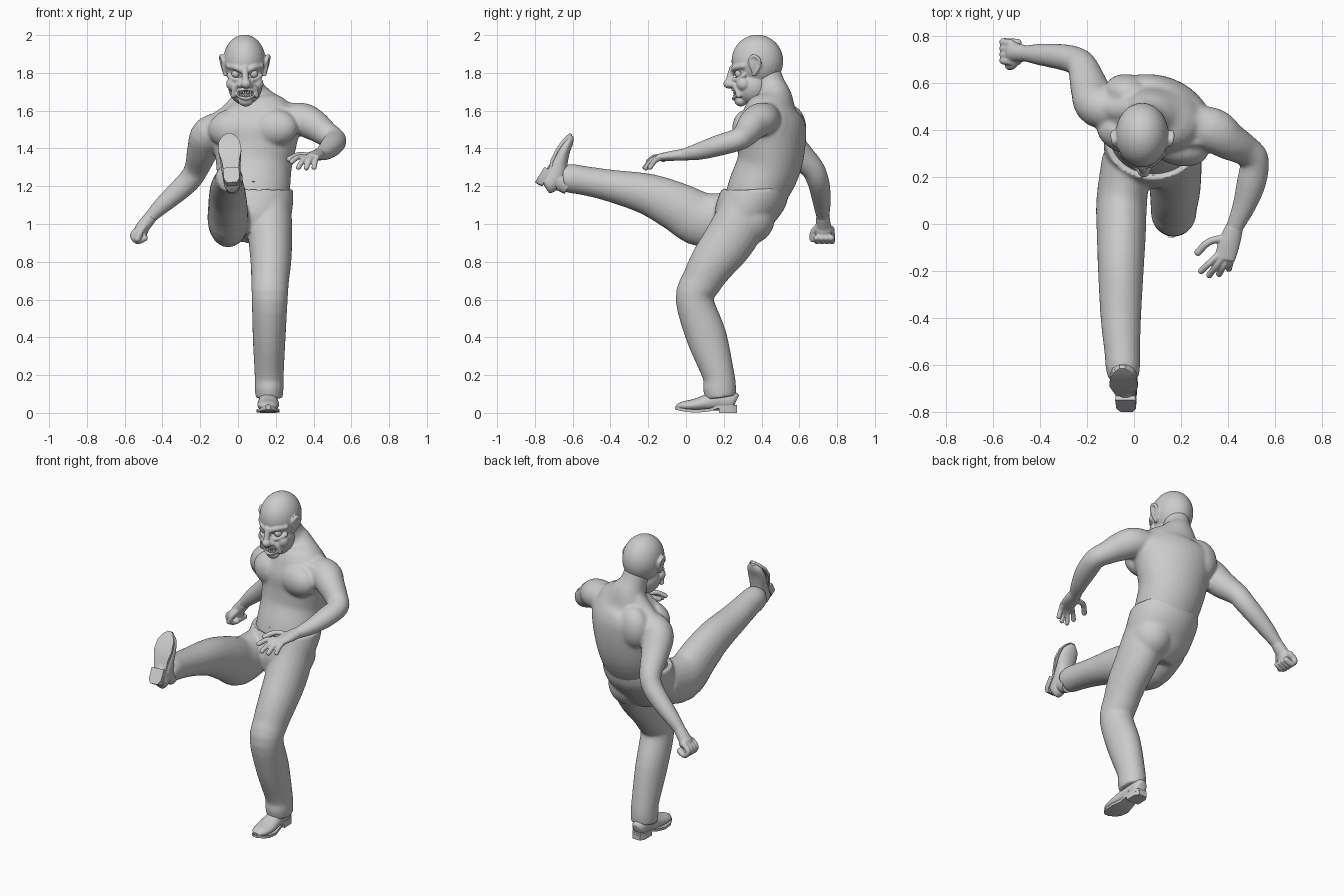
import bpy, bmesh, math
from mathutils import Vector, Matrix


def catmull(p, q, r, s, t):
    return [0.5 * (2 * b + (c - a) * t + (2 * a - 5 * b + 4 * c - d) * t * t
                   + (3 * b - a - 3 * c + d) * t ** 3) for a, b, c, d in zip(p, q, r, s)]


def loft(bm, rings, side=(1, 0, 0), n=24, steps=4):
    """Closed tube through rings (x, y, z, half width along side, half depth[, twist])."""
    rings = [tuple(r) + (0,) * (6 - len(r)) for r in rings]
    ext = [rings[0]] + rings + [rings[-1]]
    pts = [catmull(*ext[i:i + 4], k / steps) for i in range(len(rings) - 1) for k in range(steps)]
    pts.append(list(rings[-1]))
    loops = []
    for i, p in enumerate(pts):
        t = (Vector(pts[min(i + 1, len(pts) - 1)][:3]) - Vector(pts[max(i - 1, 0)][:3])).normalized()
        s = Matrix.Rotation(math.radians(p[5]), 3, 'Z') @ Vector(side)
        s = (s - t * s.dot(t)).normalized()
        u = t.cross(s)
        loops.append([bm.verts.new(Vector(p[:3]) + s * p[3] * math.cos(a) + u * p[4] * math.sin(a))
                      for a in (2 * math.pi * j / n for j in range(n))])
    for A, B in zip(loops, loops[1:]):
        for j in range(n):
            bm.faces.new((A[j], A[(j + 1) % n], B[(j + 1) % n], B[j]))
    bm.faces.new(loops[0][::-1])
    bm.faces.new(loops[-1])


def ball(bm, c, r, rot=(0, 0, 0)):
    r = (r,) * 3 if isinstance(r, (int, float)) else r
    m = Matrix.Translation(c)
    for ang, ax in zip(rot, 'XYZ'):
        m = m @ Matrix.Rotation(math.radians(ang), 4, ax)
    bmesh.ops.create_uvsphere(bm, u_segments=32, v_segments=20, radius=1,
                              matrix=m @ Matrix.Diagonal((*r, 1)))


def tube(bm, pts, r, side=(0, 0, 1)):
    loft(bm, [(*p, r, r) for p in pts], side, 12)
    for p in (pts[0], pts[-1]):
        ball(bm, p, r)


def finish(name, bm, voxel=0, smooth=4):
    bmesh.ops.recalc_face_normals(bm, faces=bm.faces[:])
    me = bpy.data.meshes.new(name)
    bm.to_mesh(me)
    bm.free()
    ob = bpy.data.objects.new(name, me)
    bpy.context.collection.objects.link(ob)
    bpy.ops.object.select_all(action='DESELECT')
    ob.select_set(True)
    bpy.context.view_layer.objects.active = ob
    if voxel:
        m = ob.modifiers.new("fuse", 'REMESH')
        m.mode, m.voxel_size, m.use_smooth_shade = 'VOXEL', voxel, True
        m = ob.modifiers.new("soften", 'SMOOTH')
        m.factor, m.iterations = 0.5, smooth
    else:
        bpy.ops.object.shade_smooth_by_angle(angle=math.radians(40))
    return ob


# Torso, twisted towards the shoulders, with neck and both arms
bm = bmesh.new()
loft(bm, [(.078, .33, 1.08, .18, .14), (.085, .378, 1.18, .19, .16), (.085, .435, 1.30, .2, .17, -5),
          (.09, .455, 1.42, .222, .175, -12), (.09, .455, 1.52, .245, .172, -17),
          (.085, .455, 1.60, .2, .14, -17), (.07, .465, 1.67, .115, .098, -10),
          (.052, .445, 1.73, .078, .083), (.036, .41, 1.83, .075, .08)], n=36)
loft(bm, [(-.04, .49, 1.52, .08, .08), (-.15, .50, 1.48, .092, .093), (-.185, .57, 1.395, .08, .084),
          (-.217, .665, 1.30, .063, .066), (-.25, .695, 1.24, .059, .061), (-.31, .71, 1.18, .055, .057),
          (-.40, .72, 1.10, .046, .046), (-.465, .725, 1.035, .035, .034), (-.5, .73, .99, .04, .034)],
     side=(0, 1, 0))
loft(bm, [(.2, .43, 1.55, .08, .08), (.33, .40, 1.555, .088, .095), (.40, .355, 1.525, .083, .082),
          (.47, .315, 1.475, .067, .067), (.512, .27, 1.445, .06, .062), (.497, .17, 1.415, .056, .062),
          (.465, .07, 1.385, .046, .049), (.425, -.02, 1.366, .031, .037), (.405, -.08, 1.36, .025, .04)],
     side=(0, 0, 1))
for c, r in (((-.035, .385, 1.5), (.125, .085, .1)), ((.185, .335, 1.51), (.135, .085, .1)),   # chest
             ((-.02, .55, 1.5), (.11, .085, .13)), ((.2, .485, 1.5), (.12, .085, .13))):       # back
    ball(bm, c, r, (0, 0, -17))
for end in ((-.12, .5, 1.535), (.31, .42, 1.585)):                                             # trapezius
    mid = [(a + b) / 2 for a, b in zip(end, (.055, .47, 1.7))]
    loft(bm, [(.055, .48, 1.71, .05, .05), (mid[0], mid[1], mid[2] - .025, .06, .055), (*end, .05, .05)],
         side=(0, 1, 0))
tube(bm, [(-.09, .4, 1.575), (.06, .345, 1.615), (.3, .35, 1.6)], .02)                         # collarbones
finish("bare_torso_and_arms", bm, .009, 9)

# Trousers: pelvis, standing leg and kicking leg
bm = bmesh.new()
loft(bm, [(.08, .26, .93, .12, .1), (.08, .285, 1.0, .19, .145), (.08, .32, 1.08, .208, .163),
          (.083, .362, 1.15, .21, .172), (.083, .368, 1.17, .209, .177), (.083, .368, 1.184, .209, .177)],
     n=36, steps=3)
loft(bm, [(.165, .185, .08, .072, .08), (.165, .178, .13, .076, .088), (.165, .172, .2, .077, .085),
          (.165, .11, .4, .087, .107), (.168, .045, .6, .095, .1), (.17, .085, .7, .1, .107),
          (.174, .145, .8, .108, .122), (.172, .22, .9, .115, .135), (.167, .28, 1.0, .12, .138),
          (.165, .32, 1.1, .115, .13)])
loft(bm, [(-.03, .28, 1.05, .105, .125), (-.052, .1, 1.02, .108, .145), (-.054, -.05, 1.092, .104, .13),
          (-.056, -.2, 1.157, .097, .11), (-.056, -.4, 1.203, .086, .085), (-.05, -.54, 1.23, .076, .077),
          (-.047, -.61, 1.24, .073, .077), (-.043, -.655, 1.236, .064, .066)])
ball(bm, (.155, .33, 1.03), (.125, .14, .14))
finish("trousers", bm, .009, 7)


# Shoes: heel at the local origin, toe along -y
def strip(bm, rows, thick):
    loops = []
    for y, w, z in rows:
        loops.append([bm.verts.new(v) for v in ((-w, y, z), (w, y, z), (w, y, z + thick), (-w, y, z + thick))])
    for A, B in zip(loops, loops[1:]):
        for j in range(4):
            bm.faces.new((A[j], A[(j + 1) % 4], B[(j + 1) % 4], B[j]))
    bm.faces.new(loops[0])
    bm.faces.new(loops[-1])


def shoe(name, matrix):
    bm = bmesh.new()
    loft(bm, [(0, 0, .06, .025, .035), (0, -.02, .066, .042, .05), (0, -.09, .07, .048, .058),
              (0, -.15, .056, .053, .044), (0, -.22, .042, .058, .032), (0, -.28, .037, .047, .024),
              (0, -.315, .034, .015, .01)])
    loft(bm, [(0, -.07, .05, .045, .06), (0, -.08, .16, .042, .055)])
    strip(bm, [(.004, .028, .025), (-.02, .043, .025), (-.1, .042, .022), (-.14, .047, .008), (-.2, .061, .002),
               (-.26, .056, .004), (-.3, .036, .012), (-.322, .012, .018)], .016)
    strip(bm, [(.006, .026, 0), (-.02, .042, 0), (-.09, .043, 0)], .03)
    bm.transform(matrix)
    finish(name, bm)


shoe("standing_shoe", Matrix.Translation((.16, .265, 0)))
shoe("kicking_shoe", Matrix.Translation((-.032, -.795, 1.226)) @ Matrix.Rotation(math.radians(-4), 4, 'Y')
     @ Matrix.Rotation(math.radians(-122), 4, 'X') @ Matrix.Diagonal((1, .97, 1, 1)))

# Clenched hand
bm = bmesh.new()
P, d, c = Vector((-.517, .73, .965)), Vector((-.72, .08, -.68)), Vector((.68, 0, -.72))
ball(bm, P - d * .01, (.036, .046, .044))
loft(bm, [(-.46, .724, 1.04, .035, .034), (-.515, .73, .97, .042, .036)], side=(0, 1, 0))
for i in range(4):
    o = P + Vector((0, (i - 1.5) * .026, 0))
    tube(bm, [o - c * .012, o + d * .045 - c * .01, o + d * .05 + c * .03, o + d * .01 + c * .045], .017, (0, 1, 0))
tube(bm, [P + Vector((.02, -.035, .02)), P + Vector((0, -.058, -.01)), P + Vector((-.015, -.06, -.045))], .016, (1, 0, 0))
finish("clenched_hand", bm, .005, 4)

# Open hand
bm = bmesh.new()
loft(bm, [(.428, -.01, 1.368, .031, .037), (.405, -.08, 1.36, .026, .046), (.385, -.15, 1.352, .018, .044)],
     side=(0, 0, 1))
for root, tip in (((.352, -.135, 1.355), (.285, -.2, 1.33)), ((.372, -.147, 1.355), (.32, -.217, 1.30)),
                  ((.395, -.15, 1.35), (.362, -.212, 1.297)), ((.416, -.14, 1.347), (.403, -.19, 1.30))):
    mid = [(a + b) / 2 for a, b in zip(root, tip)]
    tube(bm, [root, (mid[0], mid[1], mid[2] + .012), tip], .014, (1, 0, 0))
tube(bm, [(.385, -.06, 1.36), (.32, -.075, 1.365), (.272, -.12, 1.343)], .016)
finish("open_hand", bm, .005, 3)

# Head: bald skull, jaw, scowling brow, cheeks, bulbous nose, lips and ears
CX = .036
bm = bmesh.new()
ball(bm, (CX - .002, .378, 1.862), (.113, .137, .14))
ball(bm, (CX + .002, .352, 1.73), (.09, .1, .1))
ball(bm, (CX + .005, .29, 1.652), (.04, .033, .03))
tube(bm, [(CX, .245, 1.82), (CX + .003, .232, 1.775), (CX + .005, .225, 1.745)], .018, (1, 0, 0))
ball(bm, (CX + .006, .226, 1.742), (.027, .028, .025))
for s in (-1, 1):
    X = lambda v: CX + s * v
    tube(bm, [(X(.012), .252, 1.812), (X(.045), .26, 1.828), (X(.086), .303, 1.836)], .016)
    tube(bm, [(X(.022), .254, 1.768), (X(.052), .267, 1.764), (X(.085), .305, 1.785)], .012)
    tube(bm, [(X(.025), .247, 1.745), (X(.052), .266, 1.72), (X(.062), .28, 1.68)], .014)
    ball(bm, (X(.055), .305, 1.742), (.044, .04, .04))
    ball(bm, (X(.027), .242, 1.737), .015)
    ball(bm, (X(.112), .365, 1.84), (.011, .028, .052), (0, s * 8, s * 15))
    tube(bm, [(X(.106), .345, 1.835), (X(.117), .337, 1.87), (X(.125), .358, 1.89), (X(.126), .388, 1.87),
              (X(.116), .385, 1.83), (X(.104), .358, 1.79)], .010, (1, 0, 0))
M = (CX + .005, 1.687)
lips = []
for k in range(13):
    a = 2 * math.pi * k / 12
    lx = .054 * math.cos(a)
    lips.append((M[0] + lx, .25 + 9 * lx * lx, M[1] + .022 * math.sin(a) + 5 * lx * lx))
tube(bm, lips, .009, (0, 1, 0))
head = finish("head", bm, .005, 5)

# Hollow mouth
bm = bmesh.new()
ball(bm, (M[0], .25, M[1] + .003), (.046, .037, .016))
cutter = finish("mouth_cutter", bm)
cutter.hide_render = True
cutter.hide_set(True)
cut = head.modifiers.new("mouth", 'BOOLEAN')
cut.operation, cut.object = 'DIFFERENCE', cutter

# Teeth and eyes
bm = bmesh.new()
for row in (-1, 1):
    for i in range(7):
        x = (i - 3) * .0125
        ball(bm, (M[0] + x, .256 + 8 * x * x, M[1] + row * .0085 + 5 * x * x), (.006, .006, .009))
finish("teeth", bm)
bm = bmesh.new()
for s in (-1, 1):
    ball(bm, (CX + s * .048, .28, 1.795), .022)
finish("eyes", bm)
